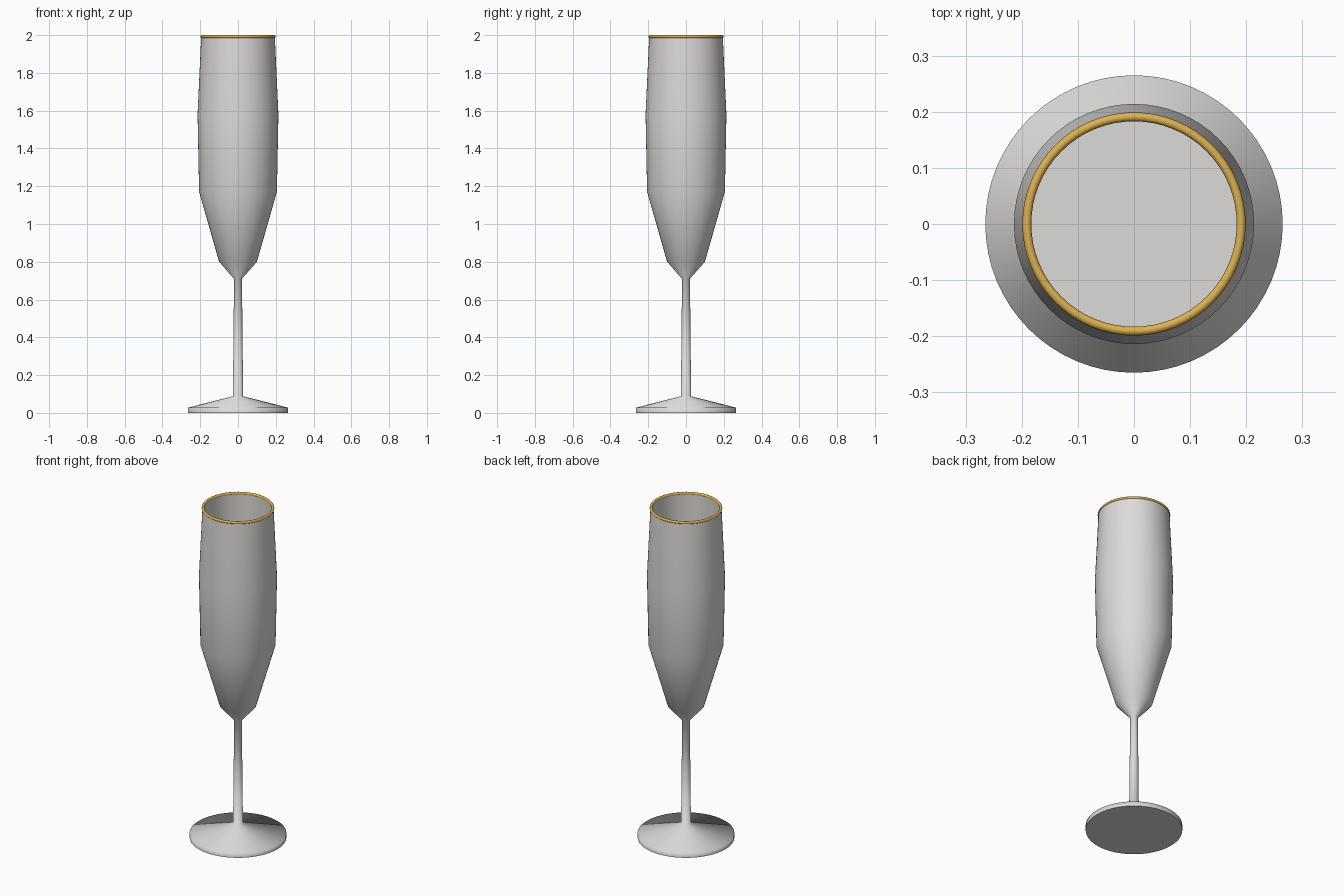
import bpy, bmesh, math

if "Cube" in bpy.data.objects:
    bpy.data.objects.remove(bpy.data.objects["Cube"])

SIDES = 64


def material(name, rgb):
    m = bpy.data.materials.new(name)
    m.diffuse_color = (*rgb, 1)
    m.use_nodes = True
    m.node_tree.nodes["Principled BSDF"].inputs["Base Color"].default_value = m.diffuse_color
    return m


glass = material("pale_glass", (0.72, 0.71, 0.69))
gold = material("gold", (0.72, 0.44, 0.08))


def lathe(name, profile, mat, angle=80):
    """Spin (radius, z) points around z; radius 0 makes a pole."""
    bm = bmesh.new()
    verts = [bm.verts.new((r, 0, z)) for r, z in profile]
    edges = [bm.edges.new(pair) for pair in zip(verts, verts[1:])]
    bmesh.ops.spin(bm, geom=verts + edges, cent=(0, 0, 0), axis=(0, 0, 1),
                   angle=math.tau, steps=SIDES, use_duplicate=False)
    bmesh.ops.remove_doubles(bm, verts=bm.verts, dist=0.0002)
    bmesh.ops.recalc_face_normals(bm, faces=bm.faces)
    mesh = bpy.data.meshes.new(name)
    bm.to_mesh(mesh)
    bm.free()
    mesh.materials.append(mat)
    obj = bpy.data.objects.new(name, mesh)
    bpy.context.collection.objects.link(obj)
    bpy.ops.object.select_all(action='DESELECT')
    obj.select_set(True)
    bpy.context.view_layer.objects.active = obj
    bpy.ops.object.shade_smooth_by_angle(angle=math.radians(angle))
    return obj


# Foot, stem and bowl in one continuous profile, then the inner cavity
lathe("flute_glass", [
    (0, 0), (0.265, 0), (0.265, 0.028),        # foot
    (0.027, 0.088), (0.021, 0.71),             # stem
    (0.10, 0.80), (0.206, 1.17),               # lower bowl
    (0.214, 1.58), (0.195, 1.99),              # upper bowl
    (0.185, 1.99), (0.185, 1.2), (0, 1.2),     # cavity and floor
], glass)

# Rounded rim band
bpy.ops.mesh.primitive_torus_add(major_radius=0.191, minor_radius=0.008,
                                 major_segments=SIDES, minor_segments=12,
                                 location=(0, 0, 1.992))
rim = bpy.context.object
rim.name = "gold_rim"
rim.data.materials.append(gold)
bpy.ops.object.shade_smooth()
